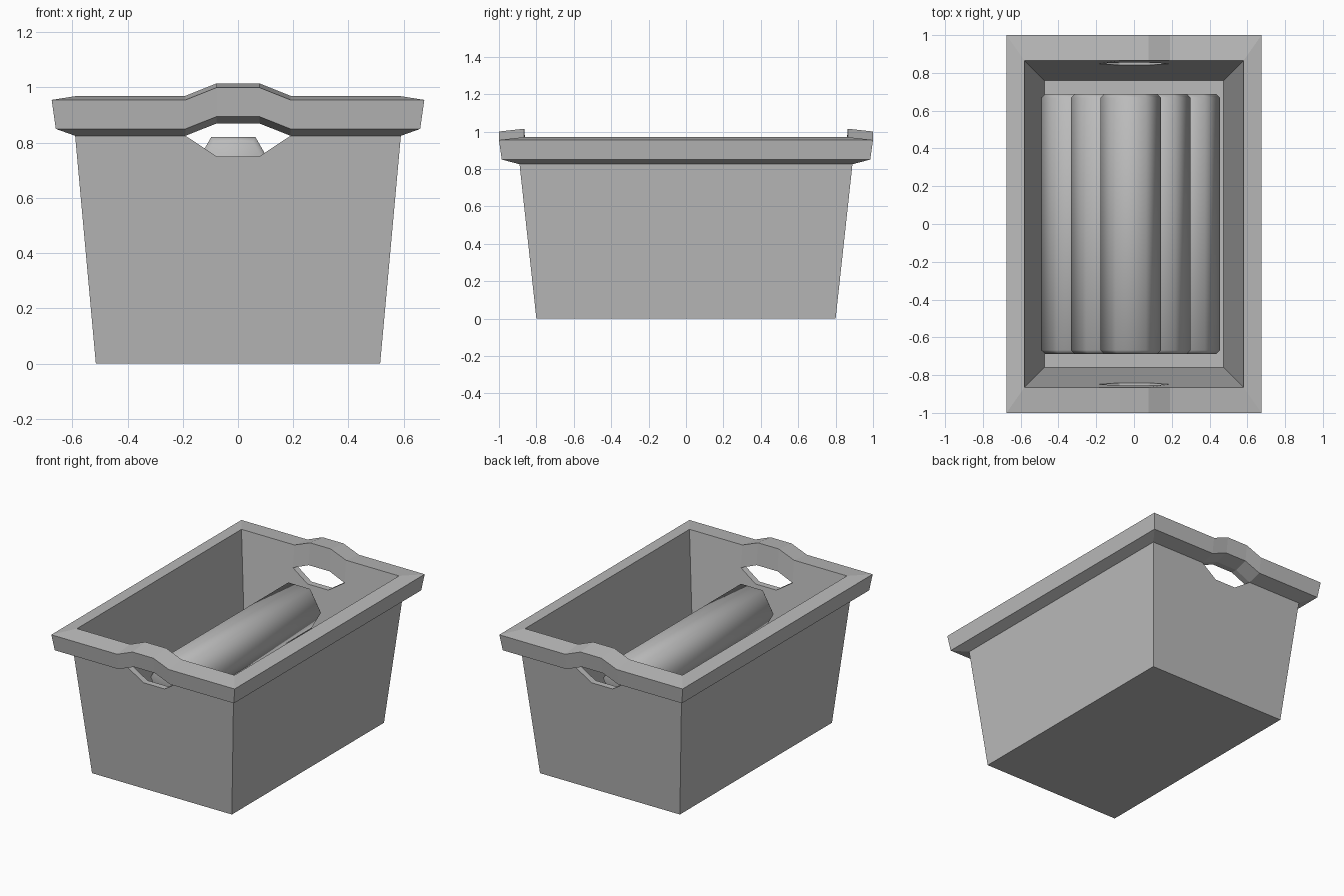
import bpy, bmesh, math
from mathutils import Vector

cube = bpy.data.objects.get("Cube")
if cube:
    bpy.data.objects.remove(cube)

grey = bpy.data.materials.new("plain_grey")
grey.use_nodes = True
grey.diffuse_color = (0.5, 0.5, 0.5, 1)
grey.node_tree.nodes["Principled BSDF"].inputs["Base Color"].default_value = (0.5, 0.5, 0.5, 1)


def finish(bm, name, smooth):
    bmesh.ops.recalc_face_normals(bm, faces=bm.faces)
    for f in bm.faces:
        f.smooth = smooth
    mesh = bpy.data.meshes.new(name)
    bm.to_mesh(mesh)
    bm.free()
    mesh.materials.append(grey)
    obj = bpy.data.objects.new(name, mesh)
    bpy.context.collection.objects.link(obj)
    return obj


# Crate: rectangular rings whose grip points can be lifted or dipped
GRIP_OUT, GRIP_IN = 0.19, 0.077
LIFT, DIP, WALL_SLOPE = 0.045, -0.075, 0.11


def ring(hx, hy, z, bump=0, slope=0):
    front = [(-hx, 0), (-GRIP_OUT, 0), (-GRIP_IN, bump),
             (GRIP_IN, bump), (GRIP_OUT, 0), (hx, 0)]
    pts = [Vector((x, -hy - b * slope, z + b)) for x, b in front]
    return pts + [Vector((-p.x, -p.y, p.z)) for p in pts]


def make_crate():
    bm = bmesh.new()
    known = {}

    def vert(p):
        key = tuple(round(c, 4) for c in p)
        if key not in known:
            known[key] = bm.verts.new(p)
        return known[key]

    def face(points):
        verts = list(dict.fromkeys(vert(p) for p in points))
        if len(verts) > 2:
            bm.faces.new(verts)

    def bridge(a, b, columns=range(12)):
        for i in columns:
            j = (i + 1) % 12
            face([a[i], a[j], b[j], b[i]])

    base = ring(0.515, 0.80, 0)
    floor = ring(0.475, 0.76, 0.03)
    outer, inner = (0.59, 0.89, 0.825), (0.564, 0.849, 0.825)
    outer_low, outer_high = [ring(*outer, b, WALL_SLOPE) for b in (DIP, LIFT)]
    inner_low, inner_high = [ring(*inner, b, WALL_SLOPE) for b in (DIP, LIFT)]

    # Walls and floor
    face(base)
    bridge(base, outer_low)
    bridge(inner_low, floor)
    face(floor)

    # Rim
    rim = [outer_high, ring(0.66, 0.985, 0.85, LIFT), ring(0.675, 1.0, 0.955, LIFT),
           ring(0.58, 0.865, 0.97, LIFT), inner_high]
    for a, b in zip(rim, rim[1:]):
        bridge(a, b)

    # Inside faces of the two hand holes
    holes = [1, 2, 3, 7, 8, 9]
    bridge(outer_low, inner_low, holes)
    bridge(outer_high, inner_high, holes)
    return finish(bm, "crate", False)


# Six-sided rods with chamfered ends
def make_rod(name, x, z, radius=0.16, half=0.688, chamfer=0.02):
    bm = bmesh.new()
    loops = []
    for y, r in [(-half, radius - chamfer), (chamfer - half, radius),
                 (half - chamfer, radius), (half, radius - chamfer)]:
        angles = [math.tau * k / 6 for k in range(6)]
        loops.append([bm.verts.new((x + r * math.cos(a), y, z + r * math.sin(a)))
                      for a in angles])
    for a, b in zip(loops, loops[1:]):
        for i in range(6):
            j = (i + 1) % 6
            bm.faces.new([a[i], a[j], b[j], b[i]])
    bm.faces.new(loops[0])
    bm.faces.new(loops[-1])
    return finish(bm, name, True)


make_crate()

# Pyramid stack: three, two, one
for row in range(3):
    count = 3 - row
    for k in range(count):
        offset = (k - (count - 1) / 2) * 0.312
        make_rod(f"rod_{row + 1}_{k + 1}", offset - 0.017, 0.17 + row * 0.256)
